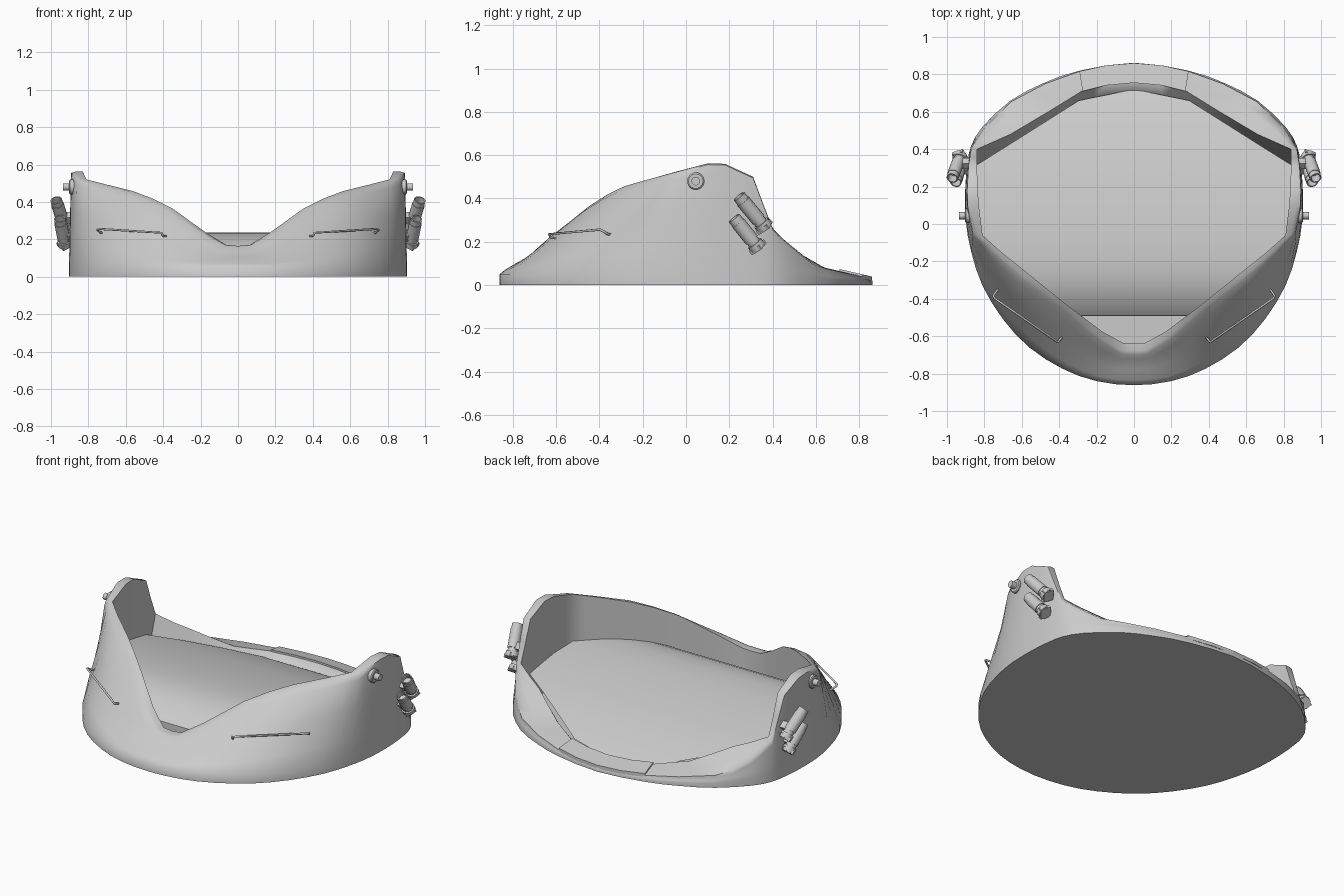
import bpy, bmesh, math
from mathutils import Vector

if "Cube" in bpy.data.objects:
    bpy.data.objects.remove(bpy.data.objects["Cube"])


def interp(table, v):
    if v <= table[0][0]:
        return table[0][1]
    for (a, fa), (b, fb) in zip(table, table[1:]):
        if v <= b:
            return fa + (fb - fa) * (v - a) / (b - a)
    return table[-1][1]


def make(name, verts, faces, smooth=None):
    me = bpy.data.meshes.new(name)
    me.from_pydata([tuple(v) for v in verts], [], faces)
    bm = bmesh.new()
    bm.from_mesh(me)
    bmesh.ops.remove_doubles(bm, verts=bm.verts, dist=1e-5)
    bmesh.ops.recalc_face_normals(bm, faces=bm.faces)
    bm.to_mesh(me)
    bm.free()
    ob = bpy.data.objects.new(name, me)
    bpy.context.collection.objects.link(ob)
    if smooth:
        bpy.ops.object.select_all(action='DESELECT')
        ob.select_set(True)
        bpy.context.view_layer.objects.active = ob
        bpy.ops.object.shade_smooth_by_angle(angle=math.radians(smooth))
    return ob


def lathe(name, start, end, profile, sides=14):
    """Turned part: profile is (distance along axis, radius)."""
    start, end = Vector(start), Vector(end)
    q = (end - start).normalized().to_track_quat('Z', 'Y')
    verts = [start + q @ Vector((r * math.cos(2 * math.pi * k / sides),
                                 r * math.sin(2 * math.pi * k / sides), d))
             for d, r in profile for k in range(sides)]
    n = len(profile)
    faces = [(i * sides + k, i * sides + (k + 1) % sides,
              (i + 1) * sides + (k + 1) % sides, (i + 1) * sides + k)
             for i in range(n - 1) for k in range(sides)]
    faces += [tuple(range(sides)), tuple(range((n - 1) * sides, n * sides))]
    return make(name, verts, faces, 35)


# Rim height along y (side silhouette)
RIM = [(-.72, .165), (-.70, .165), (-.62, .235), (-.45, .365), (-.40, .40), (-.31, .452), (-.16, .492),
       (-.05, .52), (.10, .562), (.18, .56), (.31, .50), (.405, .25), (.5, .17), (.6, .09), (.86, .03)]

# Half outline stations: base x,y | outer rim x,y | inner rim x,y | inward slope of inner wall
STATIONS = [
    (.00, -.862, .00, -.70, .00, -.64, 0), (.20, -.84, .07, -.695, .06, -.635, 0),
    (.38, -.775, .19, -.62, .17, -.575, 0), (.56, -.66, .39, -.45, .35, -.44, 0),
    (.70, -.51, .60, -.29, .56, -.27, 0), (.81, -.33, .76, -.15, .71, -.15, 0),
    (.87, -.15, .86, -.05, .81, -.06, 0), (.90, .02, .89, .10, .83, .10, 0),
    (.902, .20, .892, .18, .835, .18, 0), (.89, .33, .885, .31, .84, .31, .02),
    (.87, .42, .87, .405, .84, .40, .08), (.81, .52, .80, .515, .66, .48, .06),
    (.66, .66, .655, .655, .45, .605, .06), (.48, .755, .475, .75, .28, .71, .055),
    (.29, .82, .288, .817, .15, .743, .055), (.00, .862, .00, .86, .00, .757, .055)]


def refine(st):
    """Insert one midpoint per span: smooth for the outside, straight for the cavity."""
    def flip(s):
        return tuple(-v if i in (0, 2, 4) else v for i, v in enumerate(s))
    ext = [flip(st[1])] + st + [flip(st[-2])]
    out = []
    for a, b, c, d in zip(ext, ext[1:], ext[2:], ext[3:]):
        out.append(b)
        out.append(tuple((-a[i] + 9 * b[i] + 9 * c[i] - d[i]) / 16 if i < 2 else (b[i] + c[i]) / 2
                         for i in range(7)))
    return out + [st[-1]]


def section(s):
    base, rim, inn = Vector(s[0:2]), Vector(s[2:4]), Vector(s[4:6])
    back = rim.y > .4
    z = interp(RIM, rim.y)
    top = rim.lerp(inn, .35)
    zt = interp(RIM, top.y) if back else z
    zi = interp(RIM, inn.y) if back else z
    rd = min(.03, .25 * z)
    foot = min(.05, .4 * z)
    pts = [(base, 0), (base, foot), (base.lerp(rim, .17), foot + .25 * (z - rd - foot)),
           (base.lerp(rim, .52), foot + .65 * (z - rd - foot)),
           (base.lerp(rim, .86), z - rd), (rim, z - rd * .2), (top, zt), (inn, zi)]
    pts = [Vector((p.x, p.y, h)) for p, h in pts]
    pts.append(Vector((inn.x, inn.y - s[6], .004)))
    return pts


# Armoured shell: lofted ring closed by a flat underside
half = [section(s) for s in refine(STATIONS)]
ring = half + [[Vector((-p.x, p.y, p.z)) for p in sec] for sec in half[-2:0:-1]]
m, n = len(ring[0]), len(ring)
faces = [(i * m + j, (i + 1) % n * m + j, (i + 1) % n * m + j + 1, i * m + j + 1)
         for i in range(n) for j in range(m - 1)]
faces.append(tuple(i * m for i in range(n)))
make("shell", [p for sec in ring for p in sec], faces, 58)

# Arched inner floor, as wide as the cavity, with a drop at its front lip
WIDTH = [(-.49, .30), (-.06, .82), (.31, .845), (.42, .67), (.66, .29), (.715, .02)]
ARCH = [(-.491, .04), (-.49, .12), (-.45, .153), (-.40, .183), (-.34, .21), (-.26, .23), (-.18, .236),
        (-.06, .232), (.10, .212), (.31, .168), (.42, .137), (.54, .095), (.66, .045), (.715, .015)]
verts = []
for y, z in ARCH:
    w = interp(WIDTH, y) + .005
    verts += [(-w, y, z), (w, y, z)]
make("arched_floor", verts, [(2 * i, 2 * i + 1, 2 * i + 3, 2 * i + 2) for i in range(len(ARCH) - 1)], 40)

# Small ledge in front of the floor
make("front_ledge", [(-.31, -.485, .04), (.31, -.485, .04), (.07, -.645, .04), (-.07, -.645, .04)], [(0, 1, 2, 3)])

# Raised centre panel on the rear deck
outer = [(-.292, .816), (-.15, .848), (0, .86), (.15, .848), (.292, .816)]
inner = [(-.275, .71), (-.15, .741), (0, .755), (.15, .741), (.275, .71)]
verts = [(x, y, interp(RIM, y) + dz) for dz in (.009, -.012) for line in (outer, inner) for x, y in line]
faces = []
for i in range(4):
    faces += [(i, i + 1, i + 6, i + 5), (i + 10, i + 11, i + 16, i + 15),
              (i, i + 1, i + 11, i + 10), (i + 5, i + 6, i + 16, i + 15)]
faces += [(0, 5, 15, 10), (4, 9, 19, 14)]
make("rear_deck_panel", verts, faces)

for sx, side in ((1, "right"), (-1, "left")):
    # Grab rail on the sloped front
    cu = bpy.data.curves.new("grab_rail_" + side, 'CURVE')
    cu.dimensions = '3D'
    cu.bevel_depth = .006
    cu.bevel_resolution = 1
    cu.use_fill_caps = True
    pts = [(.385, -.605, .217), (.402, -.625, .219), (.408, -.632, .235),
           (.745, -.398, .256), (.752, -.385, .25), (.735, -.36, .235), (.72, -.34, .235)]
    sp = cu.splines.new('POLY')
    sp.points.add(len(pts) - 1)
    for p, (x, y, z) in zip(sp.points, pts):
        p.co = (sx * x, y, z, 1)
    rail = bpy.data.objects.new("grab_rail_" + side, cu)
    bpy.context.collection.objects.link(rail)

    # Lifting knob
    lathe("lifting_knob_" + side, (sx * .86, .045, .48), (sx * 1, .045, .48),
          [(0, .04), (.038, .04), (.043, .034), (.043, .02), (.076, .02)])

    # Two launcher tubes with collars, hollow muzzles and brackets
    for label, a, b in (("upper", (.928, .365, .265), (.972, .245, .41)),
                        ("lower", (.925, .335, .17), (.953, .222, .31))):
        a, b = Vector((sx * a[0], *a[1:])), Vector((sx * b[0], *b[1:]))
        L = (b - a).length
        lathe(f"launcher_tube_{label}_{side}", a, b,
              [(0, .038), (.03, .038), (.03, .03), (.05, .03), (.05, .034), (L - .03, .034),
               (L - .03, .031), (L, .031), (L, .025), (L - .05, .025)])
        # bracket from the wall to the tube
        c = a.lerp(b, .35)
        lathe(f"launcher_bracket_{label}_{side}", (sx * .875, c.y, c.z), c, [(0, .03), (.04, .03), (.06, .02)], 4)
        lathe(f"launcher_foot_{label}_{side}", a - (b - a) * .03, b, [(0, .045), (.022, .045)], 4)
